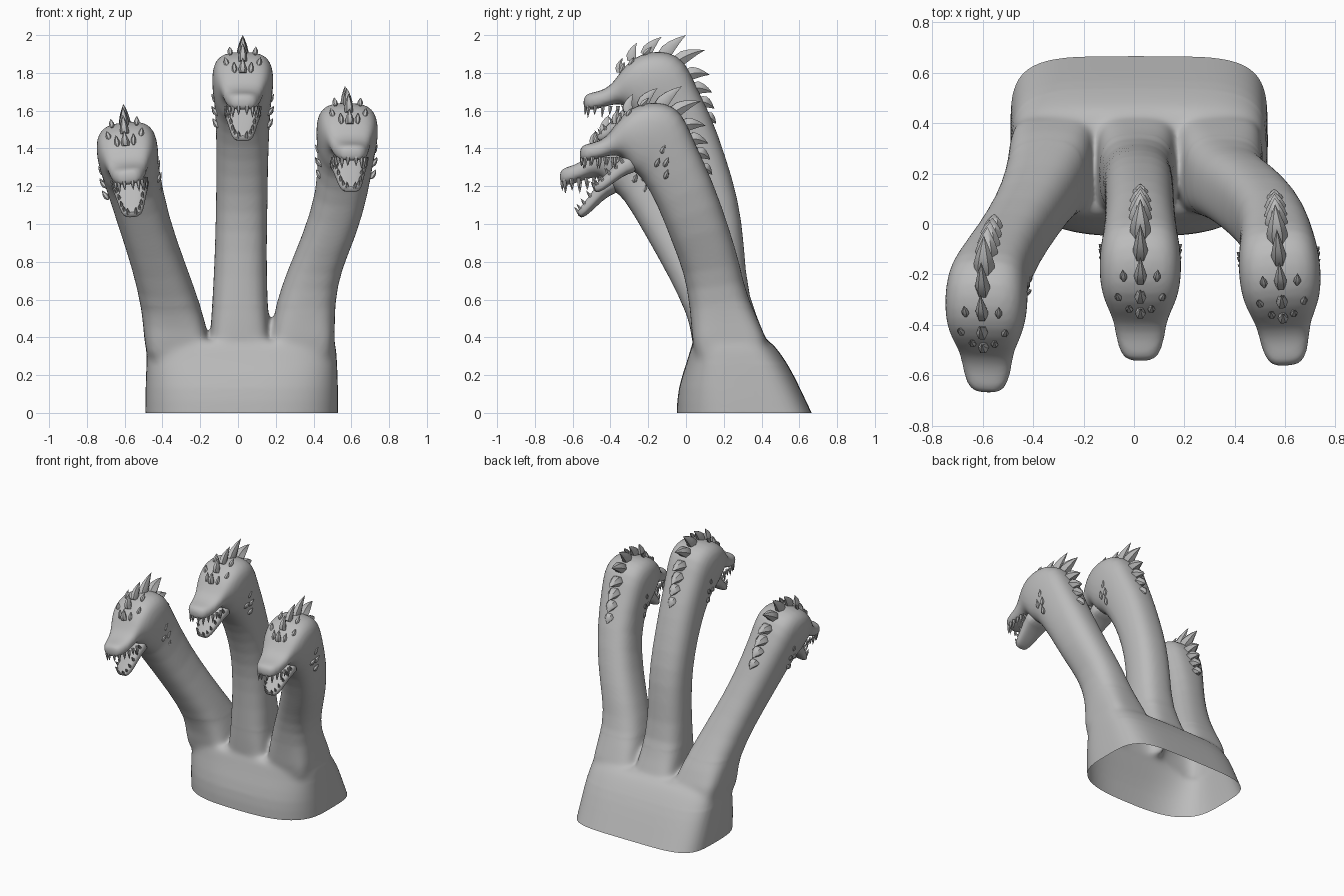
import bpy, bmesh
from math import cos, sin, pi, radians, copysign
from mathutils import Vector, Matrix

cube = bpy.data.objects.get("Cube")
if cube:
    bpy.data.objects.remove(cube)

grey = bpy.data.materials.new("stone_grey")
grey.use_nodes = True
grey.diffuse_color = (0.5, 0.5, 0.5, 1)
grey.node_tree.nodes["Principled BSDF"].inputs["Base Color"].default_value = (0.5, 0.5, 0.5, 1)


def finish(name, bm, subdivide=False):
    bmesh.ops.recalc_face_normals(bm, faces=bm.faces)
    mesh = bpy.data.meshes.new(name)
    bm.to_mesh(mesh)
    bm.free()
    mesh.materials.append(grey)
    obj = bpy.data.objects.new(name, mesh)
    bpy.context.collection.objects.link(obj)
    if subdivide:
        obj.modifiers.new("smooth", 'SUBSURF').levels = 1
    bpy.ops.object.select_all(action='DESELECT')
    obj.select_set(True)
    bpy.context.view_layer.objects.active = obj
    bpy.ops.object.shade_smooth_by_angle(angle=radians(50))
    return obj


def ring(x, back, front, w, n=2.4, n_front=None, sides=20, matrix=Matrix(), taper=0.0):
    """Rounded cross-section spanning two (y, z) points, w is its half width."""
    b, f = Vector((x, *back)), Vector((x, *front))
    mid, half = (b + f) / 2, (b - f) / 2
    pts = []
    for i in range(sides):
        a = 2 * pi * i / sides
        power = 2 / (n_front if n_front and sin(a) < 0 else n)
        c, s = (copysign(abs(v) ** power, v) for v in (cos(a), sin(a)))
        width = w * c * (1 + taper * min(s, 0))
        pts.append(matrix @ (mid + Vector((width, 0, 0)) + half * s))
    return pts


def loft(bm, rings):
    """Closed skin through a row of cross-sections."""
    loops = [[bm.verts.new(p) for p in r] for r in rings]
    for lo, hi in zip(loops, loops[1:]):
        for i in range(len(lo)):
            j = (i + 1) % len(lo)
            bm.faces.new((lo[i], lo[j], hi[j], hi[i]))
    bm.faces.new(loops[0][::-1])
    bm.faces.new(loops[-1])


def spike(bm, matrix, base, tip, rx, ry, profile, bend=0.0):
    """Curved six-sided spike; profile scales the radius along its length."""
    base, tip = Vector(base), Vector(tip)
    axis = (tip - base).normalized()
    side = Vector((1, 0, 0)) - axis * axis.x
    side.normalize()
    up = side.cross(axis)
    loops = []
    for k, scale in enumerate(profile):
        t = k / len(profile)
        c = base.lerp(tip, t) + up * (bend * 4 * t * (1 - t))
        loops.append([bm.verts.new(matrix @ (c + side * (rx * scale * cos(a)) + up * (ry * scale * sin(a))))
                      for a in (i * pi / 3 for i in range(6))])
    end = bm.verts.new(matrix @ tip)
    bm.faces.new(loops[0][::-1])
    for i in range(6):
        j = (i + 1) % 6
        for lo, hi in zip(loops, loops[1:]):
            bm.faces.new((lo[i], lo[j], hi[j], hi[i]))
        bm.faces.new((loops[-1][i], loops[-1][j], end))


TOOTH = (1, 0.85, 0.5)
DROP = (0.4, 0.95, 0.9, 0.5)
BLADE = (0.9, 1, 0.75, 0.4)

# Shared trunk; it runs below the ground and is cut open there later
skin = bmesh.new()
loft(skin, [ring(0.02, b, f, w, n, nf, 48) for b, f, w, n, nf in (
    ((0.74, -0.15), (-0.055, -0.15), 0.51, 4.6, 2.9),
    ((0.665, 0), (-0.05, 0), 0.512, 4.6, 2.9),
    ((0.605, 0.13), (-0.045, 0.13), 0.51, 4.4, 3),
    ((0.535, 0.27), (0.005, 0.27), 0.505, 4.2, 3.4),
    ((0.465, 0.36), (0.03, 0.36), 0.5, 4, 4),
    ((0.43, 0.4), (0.035, 0.385), 0.485, 4, 4))])

# Head cross-sections from nape to nose: top point, bottom point, half width
HEAD = (
    ((0.05, 1.735), (-0.22, 1.53), 0.152),
    ((0.0, 1.865), (-0.27, 1.55), 0.163),
    ((-0.09, 1.915), (-0.29, 1.58), 0.166),
    ((-0.19, 1.915), (-0.31, 1.61), 0.16),
    ((-0.275, 1.885), (-0.33, 1.63), 0.146),
    ((-0.345, 1.815), (-0.36, 1.635), 0.122),
    ((-0.39, 1.735), (-0.40, 1.63), 0.105),
    ((-0.46, 1.70), (-0.46, 1.61), 0.096),
    ((-0.52, 1.695), (-0.52, 1.60), 0.076),
    ((-0.545, 1.67), (-0.545, 1.61), 0.045))
JAW = (
    ((-0.26, 1.66), (-0.23, 1.54), 0.11),
    ((-0.32, 1.625), (-0.29, 1.54), 0.095),
    ((-0.385, 1.555), (-0.365, 1.487), 0.075),
    ((-0.445, 1.495), (-0.425, 1.443), 0.06),
    ((-0.48, 1.465), (-0.46, 1.433), 0.038))
# Dorsal crest: base and tip in (y, z), half width, half thickness
CREST = (
    ((-0.35, 1.80), (-0.335, 1.88), 0.022, 0.024),
    ((-0.29, 1.86), (-0.26, 1.96), 0.024, 0.03),
    ((-0.22, 1.89), (-0.13, 1.99), 0.025, 0.035),
    ((-0.13, 1.88), (0.0, 2.0), 0.03, 0.04),
    ((-0.05, 1.86), (0.10, 1.92), 0.042, 0.04),
    ((0.0, 1.79), (0.125, 1.79), 0.045, 0.04),
    ((0.03, 1.72), (0.14, 1.695), 0.045, 0.04),
    ((0.07, 1.65), (0.15, 1.61), 0.042, 0.038),
    ((0.10, 1.57), (0.16, 1.53), 0.036, 0.034))
# Small scales and lids on one side: base and tip
SCALES = (
    ((0.065, -0.225, 1.895), (0.07, -0.18, 1.94)),
    ((0.082, -0.30, 1.835), (0.095, -0.275, 1.885)),
    ((0.042, -0.345, 1.80), (0.047, -0.325, 1.86)),
    ((0.135, -0.125, 1.64), (0.165, -0.10, 1.69)),
    ((0.13, -0.15, 1.575), (0.165, -0.13, 1.62)),
    ((0.135, -0.105, 1.575), (0.165, -0.08, 1.625)),
    ((0.13, -0.10, 1.51), (0.16, -0.085, 1.56)),
    ((0.065, -0.375, 1.735), (0.12, -0.315, 1.775)))
UPPER_TEETH = ((0.022, -0.53), (0.052, -0.515), (0.07, -0.48),
               (0.078, -0.44), (0.082, -0.40), (0.088, -0.36))
LOWER_TEETH = ((0.018, -0.47, 1.47), (0.038, -0.455, 1.482), (0.05, -0.43, 1.507),
               (0.06, -0.395, 1.542), (0.07, -0.36, 1.577), (0.08, -0.33, 1.607))

# Each neck: head offset, (pitch, roll, yaw), jaw drop, sections (x, back, front, half width)
ROOT = ((0.46, 0.22), (0.05, 0.22))
SPLIT = ((0.435, 0.40), (0.03, 0.39))
NECKS = {
    "middle": ((0.025, 0, 0), (0, 0, 0), 0, (
        (0.01, *ROOT, 0.16), (0.01, *SPLIT, 0.162), (0.01, (0.325, 0.6), (0.03, 0.58), 0.146),
        (0.015, (0.31, 0.9), (0.03, 0.86), 0.138), (0.02, (0.28, 1.13), (0.01, 1.06), 0.138),
        (0.022, (0.21, 1.36), (-0.05, 1.25), 0.138), (0.025, (0.135, 1.575), (-0.135, 1.42), 0.142))),
    "left": ((0.58, -0.02, -0.27), (0, 0, 4), 0, (
        (0.335, *ROOT, 0.17), (0.342, *SPLIT, 0.174), (0.355, (0.325, 0.6), (0.02, 0.56), 0.157),
        (0.405, (0.29, 0.78), (-0.01, 0.74), 0.143), (0.485, (0.23, 0.98), (-0.075, 0.9), 0.143),
        (0.555, (0.14, 1.24), (-0.15, 1.1), 0.137))),
    "right": ((-0.58, -0.13, -0.375), (4, -6, -2), 4, (
        (-0.31, *ROOT, 0.17), (-0.325, *SPLIT, 0.174), (-0.35, (0.31, 0.6), (0.015, 0.5), 0.16),
        (-0.42, (0.165, 0.85), (-0.085, 0.71), 0.143), (-0.5, (0.045, 1.09), (-0.21, 0.93), 0.138))),
}
PIVOT = Matrix.Translation((0, -0.2, 1.7))
HINGE = Matrix.Translation((0, -0.27, 1.59))

for side, (offset, turns, drop, sections) in NECKS.items():
    pitch, roll, yaw = (Matrix.Rotation(radians(a), 4, axis) for a, axis in zip(turns, "XYZ"))
    M = Matrix.Translation(offset) @ PIVOT @ yaw @ roll @ pitch @ PIVOT.inverted()
    J = M @ HINGE @ Matrix.Rotation(radians(drop), 4, 'X') @ HINGE.inverted()

    # Neck, skull and upper snout join the shared skin
    rings = [ring(x, b, f, w, 4.5 if i < 2 else 2.5) for i, (x, b, f, w) in enumerate(sections)]
    rings += [ring(0, b, f, w, 3, matrix=M, taper=0.14 if i < 6 else 0) for i, (b, f, w) in enumerate(HEAD)]
    loft(skin, rings)
    jaw = bmesh.new()
    loft(jaw, [ring(0, b, f, w, 2.8, matrix=J) for b, f, w in JAW])
    finish(side + "_lower_jaw", jaw, True)

    # Crest of backswept spikes
    bm = bmesh.new()
    for base, tip, rx, ry in CREST:
        spike(bm, M, (0, *base), (0, *tip), rx, ry, BLADE, 0.01)
    finish(side + "_crest", bm)

    # Mirrored scales, lids and teeth
    scales, teeth = bmesh.new(), bmesh.new()
    for s in (-1, 1):
        mirror = Matrix.Diagonal((s, 1, 1, 1))
        for base, tip in SCALES:
            spike(scales, M @ mirror, base, tip, 0.015, 0.015, DROP)
        for i, (x, y) in enumerate(UPPER_TEETH):
            size = 0.045 if i % 2 else 0.03
            spike(teeth, M @ mirror, (x, y, 1.625), (x, y - 0.005, 1.605 - size), 0.012, 0.012, TOOTH)
        for x, y, z in LOWER_TEETH:
            spike(teeth, J @ mirror, (x, y + 0.01, z - 0.012), (x + 0.006, y - 0.014, z + 0.026), 0.01, 0.01, TOOTH)
    finish(side + "_scales", scales)
    finish(side + "_teeth", teeth)

# Fuse trunk and necks into one skin
blank = finish("blank", skin, True)
remesh = blank.modifiers.new("fuse", 'REMESH')
remesh.mode = 'VOXEL'
remesh.voxel_size = 0.012
body = bmesh.new()
body.from_object(blank, bpy.context.evaluated_depsgraph_get())
bpy.data.objects.remove(blank)

# Open the underside, even out the skin and soften where the necks part
bmesh.ops.bisect_plane(body, geom=body.verts[:] + body.edges[:] + body.faces[:],
                       plane_co=(0, 0, 0), plane_no=(0, 0, 1), clear_inner=True)
for low, high, times in ((0.01, 3, 4), (0.26, 0.56, 14)):
    band = [v for v in body.verts if low < v.co.z < high]
    for _ in range(times):
        bmesh.ops.smooth_vert(body, verts=band, factor=0.5, use_axis_x=True, use_axis_y=True, use_axis_z=True)
finish("body_necks_and_heads", body)
